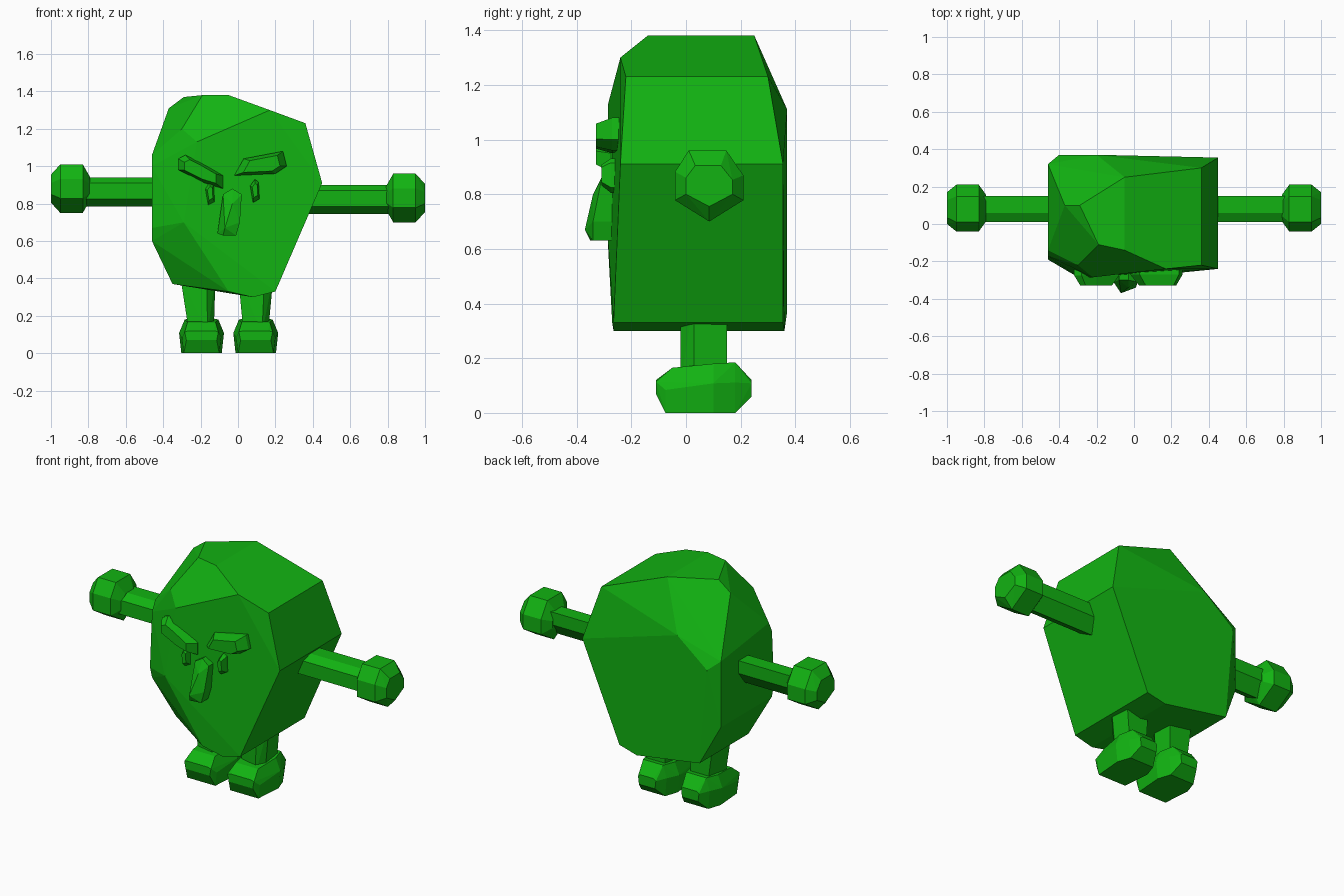
import bpy
import bmesh
from mathutils import Vector

default_cube = bpy.data.objects.get("Cube")
if default_cube:
    bpy.data.objects.remove(default_cube, do_unlink=True)

# One green for the whole figure
green = bpy.data.materials.new("leaf_green")
green.use_nodes = True
green_value = (.006, .45, .006, 1)
green.diffuse_color = green_value
green.node_tree.nodes["Principled BSDF"].inputs["Base Color"].default_value = green_value


def chiselled(name, points):
    """Make a flat-faced rock from the convex hull of a few corner points."""
    bm = bmesh.new()
    for point in points:
        bm.verts.new(point)
    hull = bmesh.ops.convex_hull(bm, input=bm.verts[:])
    loose = {item for item in hull["geom_interior"] + hull["geom_unused"]
             if isinstance(item, bmesh.types.BMVert)}
    bmesh.ops.delete(bm, geom=list(loose), context="VERTS")
    bmesh.ops.dissolve_limit(bm, angle_limit=.06, verts=bm.verts[:], edges=bm.edges[:])
    bmesh.ops.recalc_face_normals(bm, faces=bm.faces[:])
    mesh = bpy.data.meshes.new(name)
    bm.to_mesh(mesh)
    bm.free()
    mesh.materials.append(green)
    obj = bpy.data.objects.new(name, mesh)
    bpy.context.collection.objects.link(obj)
    return obj


def front_slab(outline, front, back, inset):
    """Corners of an outline in x and z, with a smaller copy of it in front."""
    middle = sum((Vector(corner) for corner in outline), Vector((0, 0))) / len(outline)
    points = []
    for corner in outline:
        small = middle.lerp(Vector(corner), inset)
        points.append((corner[0], back, corner[1]))
        points.append((corner[0], (front + back) / 2, corner[1]))
        points.append((small.x, front, small.y))
    return points


# Body: straight edges running from front to back on the left side
body_points = []
for x, z, front, back in [
    (-.05, 1.38, -.14, .25), (.36, 1.23, -.22, .30), (.45, .91, -.24, .355),
    (.20, .33, -.265, .355), (.08, .30, -.265, .36), (-.35, .37, -.10, .37),
    (-.46, .60, -.17, .32), (-.46, 1.0, -.17, .32),
]:
    body_points += [(x, front, z), (x, back, z)]
# Body: chipped corners of the crown, brow and right side
body_points += [
    (-.19, -.11, 1.38), (-.29, .10, 1.37), (-.37, .10, 1.31), (-.30, -.22, 1.20),
    (-.22, -.285, 1.13), (.17, -.24, 1.30), (-.46, -.14, 1.06), (-.46, -.19, .67),
    (-.29, -.29, .70), (-.05, -.27, .33), (-.20, .37, 1.11), (-.40, .37, .95),
]
chiselled("body", body_points)


def arm(name, inner, outer, low, high):
    """Six-sided bar from the body to the hand."""
    middle = (low + high) / 2
    section = [(.01, low + .04), (.01, high - .03), (.06, high), (.15, high),
               (.15, middle), (.09, low)]
    chiselled(name, [(x, y, z) for x in (inner, outer) for y, z in section])


def hand(name, side, middle_z):
    """Chunky faceted fist."""
    points = []
    for x, half_y, half_z in [(.79, .07, .06), (.83, .125, .13),
                              (.95, .125, .13), (1, .085, .075)]:
        for a, b in [(-1, -.4), (-1, .4), (-.6, 1), (.5, 1), (1, .3), (1, -.4), (0, -1)]:
            points.append((side * x, .085 + a * half_y, middle_z + b * half_z))
    chiselled(name, points)


arm("left_arm", .36, .83, .745, .90)
hand("left_hand", 1, .83)
arm("right_arm", -.40, -.83, .785, .94)
hand("right_hand", -1, .88)


def leg_and_foot(side_name, middle, lean):
    """Tapered leg standing on a faceted foot."""
    leg_points = []
    for z, half, shift in [(.10, .065, 0), (.42, .095, lean)]:
        for a, y in [(-1, 0), (-.8, .15), (.9, .15), (1, .03), (.5, -.02)]:
            leg_points.append((middle + shift + a * half, y, z))
    chiselled(side_name + "_leg", leg_points)
    foot_points = []
    for y, half, low, high in [(-.11, .09, .07, .12), (-.075, .105, 0, .14),
                               (-.05, .10, 0, .165), (.10, .12, 0, .18),
                               (.18, .09, 0, .185), (.24, .06, .06, .12)]:
        for a in (-1, 1):
            foot_points += [(middle + a * half * .9, y, low),
                            (middle + a * half, y, (low + high) * .6),
                            (middle + a * half * .75, y, high)]
    chiselled(side_name + "_foot", foot_points)


leg_and_foot("left", .095, 0)
leg_and_foot("right", -.195, -.02)

# Face: brows, eyes and a long nose
chiselled("right_brow", front_slab(
    [(-.32, 1.04), (-.28, 1.06), (-.20, 1.02), (-.08, .95), (-.08, .88),
     (-.18, .91), (-.32, .98)], -.33, -.22, .7))
chiselled("left_brow", front_slab(
    [(-.02, .95), (.03, 1.04), (.24, 1.08), (.26, 1.0), (.20, .96)], -.33, -.21, .7))
for name, x, z in [("right_eye", -.15, .85), ("left_eye", .09, .865)]:
    chiselled(name, front_slab(
        [(x - .025, z + .03), (x, z + .065), (x + .02, z + .05),
         (x + .025, z - .04), (x - .01, z - .06)], -.31, -.24, .6))
chiselled("nose", [(x, y, z) for x, z, front in [
    (-.11, .64, -.31), (-.08, .63, -.35), (-.01, .63, -.34), (.01, .70, -.34),
    (.02, .85, -.31), (-.03, .88, -.30), (-.08, .85, -.30), (-.03, .80, -.34),
    (-.07, .67, -.37)] for y in (front, -.25)])
